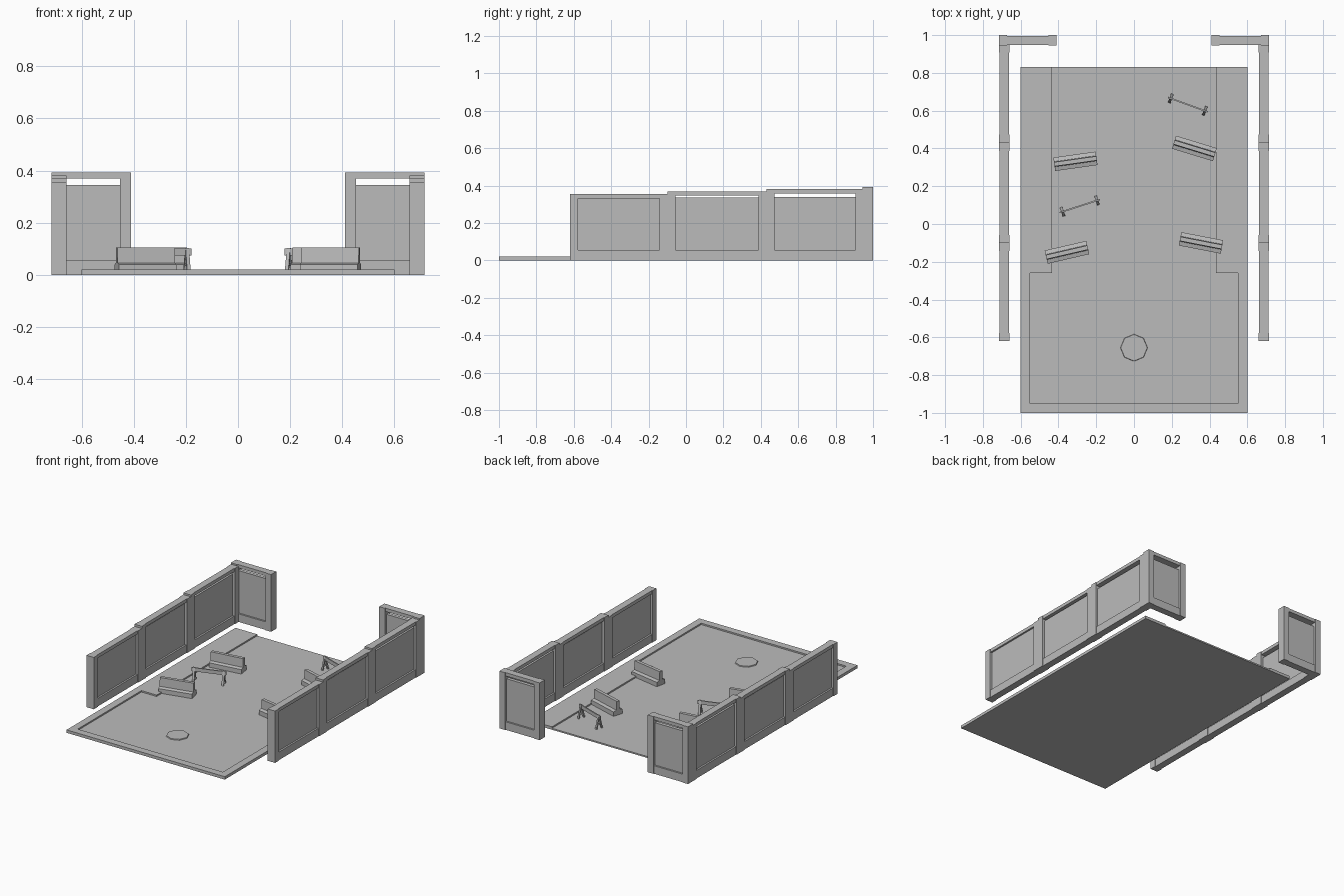
import bpy
import bmesh
import math
from mathutils import Matrix, Vector

cube = bpy.data.objects.get("Cube")
if cube:
    bpy.data.objects.remove(cube)

GREY = (0.5, 0.5, 0.5, 1)
grey = bpy.data.materials.new("plain_grey")
grey.use_nodes = True
grey.diffuse_color = GREY
grey.node_tree.nodes["Principled BSDF"].inputs["Base Color"].default_value = GREY

ROAD = 0.01   # road surface height
CURB = 0.02   # pavement height


def add_box(bm, x, y, z, turn=None):
    """Box from (min, max) ranges, optionally turned by a matrix."""
    size = Matrix.Diagonal((x[1] - x[0], y[1] - y[0], z[1] - z[0], 1))
    mid = Matrix.Translation((sum(x) / 2, sum(y) / 2, sum(z) / 2))
    bmesh.ops.create_cube(bm, size=1, matrix=(turn or Matrix()) @ mid @ size)


def add_prism(bm, points, direction):
    """Extrude a flat outline along a direction."""
    face = bm.faces.new([bm.verts.new(p) for p in points])
    ext = bmesh.ops.extrude_face_region(bm, geom=[face], use_keep_orig=True)
    verts = [v for v in ext["geom"] if isinstance(v, bmesh.types.BMVert)]
    bmesh.ops.translate(bm, verts=verts, vec=Vector(direction))


def finish(bm, name, location=(0, 0, 0), angle=0, mirror=False):
    bmesh.ops.recalc_face_normals(bm, faces=bm.faces)
    mesh = bpy.data.meshes.new(name)
    bm.to_mesh(mesh)
    bm.free()
    mesh.materials.append(grey)
    obj = bpy.data.objects.new(name, mesh)
    obj.location = location
    obj.rotation_euler.z = math.radians(angle)
    bpy.context.collection.objects.link(obj)
    if mirror:
        obj.modifiers.new("both_sides", 'MIRROR')
    return obj


# Road slab
bm = bmesh.new()
add_box(bm, (-0.6, 0.6), (-1, 0.83), (0, ROAD))
finish(bm, "road")

# Raised pavement: narrow rim in front, wide strips along the sides
half = [(0.6, 0.83), (0.6, -1)]
inner = [(0.55, -0.95), (0.55, -0.26), (0.435, -0.26), (0.435, 0.83)]
outline = half + [(-x, y) for x, y in reversed(half)]
outline += [(-x, y) for x, y in reversed(inner)] + inner
bm = bmesh.new()
add_prism(bm, [(x, y, ROAD) for x, y in outline], (0, 0, CURB - ROAD))
finish(bm, "pavement")

# Manhole cover
bm = bmesh.new()
bmesh.ops.create_cone(bm, cap_ends=True, segments=8, radius1=0.072,
                      radius2=0.07, depth=0.006)
finish(bm, "manhole_cover", (0, -0.655, ROAD + 0.003))


# Framed wall sections, each running along its own x axis
def wall(name, length, height, panel_top, location, angle):
    post, rail = 0.043, 0.024
    bm = bmesh.new()
    for start in (0, length - post):
        add_box(bm, (start, start + post), (-0.028, 0.028), (0, height))
    span = (post, length - post)
    add_box(bm, span, (-rail, rail), (0, 0.055))
    add_box(bm, span, (-rail, rail), (height - 0.023, height))
    add_box(bm, span, (-0.012, 0.012), (0.055, panel_top))
    turn = Matrix.Translation(location) @ Matrix.Rotation(math.radians(angle), 4, 'Z')
    bm.transform(turn)
    finish(bm, name, mirror=True)


wall("front_wall", 0.52, 0.355, 0.332, (0.687, -0.62, 0), 90)
wall("middle_wall", 0.53, 0.37, 0.336, (0.687, -0.10, 0), 90)
wall("rear_wall", 0.52, 0.382, 0.34, (0.687, 0.43, 0), 90)
wall("back_wall", 0.305, 0.392, 0.345, (0.41, 0.972, 0), 0)

# Road barriers: wide foot with a narrow upright
profile = [(0.036, 0), (0.036, 0.03), (0.014, 0.036), (0.011, 0.095)]
section = profile + [(-y, z) for y, z in reversed(profile)]
for x, y, angle in ((-0.31, 0.332, 8), (-0.355, -0.15, 13),
                    (0.32, 0.4, -17), (0.355, -0.1, -11)):
    bm = bmesh.new()
    add_prism(bm, [(-0.113, py, pz) for py, pz in section], (0.226, 0, 0))
    finish(bm, "barrier", (x, y, ROAD), angle)

# Sawhorse barricades: plank on splayed legs
for x, y, angle in ((0.285, 0.632, -20), (-0.287, 0.095, 18)):
    bm = bmesh.new()
    add_box(bm, (-0.112, 0.112), (-0.004, 0.004), (0.065, 0.09))
    for end in (-0.096, 0.096):
        for lean in (-1, 1):
            tilt = Matrix.Translation((end, 0, 0.092)) @ Matrix.Rotation(
                lean * math.radians(13), 4, 'X')
            add_box(bm, (-0.007, 0.007), (-0.004, 0.004), (-0.094, 0), tilt)
        add_box(bm, (end - 0.004, end + 0.004), (-0.014, 0.014), (0.025, 0.035))
    finish(bm, "sawhorse", (x, y, ROAD), angle)
